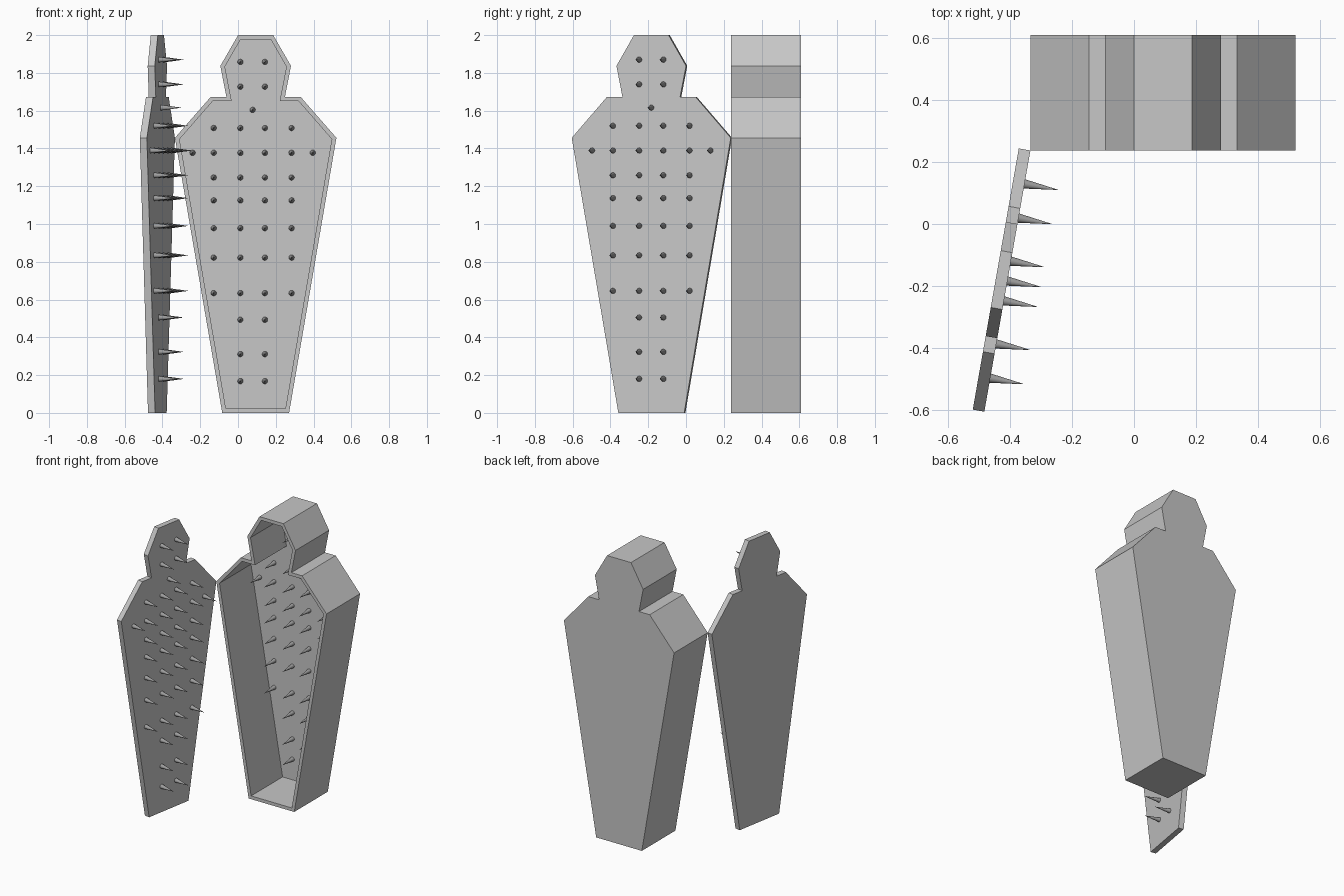
import bpy, bmesh, math
from mathutils import Matrix, Vector

if "Cube" in bpy.data.objects:
    bpy.data.objects.remove(bpy.data.objects["Cube"])

def material(name, g):
    m = bpy.data.materials.new(name)
    m.diffuse_color = (g, g, g, 1)
    m.use_nodes = True
    m.node_tree.nodes["Principled BSDF"].inputs["Base Color"].default_value = m.diffuse_color
    return m

IRON = material("grey iron", 0.57)
STEEL = material("dark steel", 0.34)

# right half of the body silhouette: (half width, height)
HALF = [(0.177, 0), (0.4275, 1.456), (0.238, 1.673), (0.155, 1.673), (0.187, 1.837), (0.093, 2.0)]
OUTLINE = HALF + [(-x, z) for x, z in reversed(HALF)]
DEPTH, WALL, DOOR = 0.372, 0.023, 0.038

def finish(bm, name, mat, matrix):
    bmesh.ops.recalc_face_normals(bm, faces=bm.faces)
    me = bpy.data.meshes.new(name)
    bm.to_mesh(me)
    bm.free()
    me.materials.append(mat)
    ob = bpy.data.objects.new(name, me)
    ob.matrix_world = matrix
    bpy.context.collection.objects.link(ob)
    return ob

def slab(name, depth, matrix, hollow=False):
    """Silhouette extruded along +y, optionally hollowed from its front."""
    bm = bmesh.new()
    front = bm.faces.new([bm.verts.new((x, 0, z)) for x, z in OUTLINE])
    ext = bmesh.ops.extrude_face_region(bm, geom=[front], use_keep_orig=True)
    bmesh.ops.translate(bm, vec=(0, depth, 0),
                        verts=[v for v in ext["geom"] if isinstance(v, bmesh.types.BMVert)])
    bmesh.ops.recalc_face_normals(bm, faces=bm.faces)
    if hollow:
        bmesh.ops.inset_region(bm, faces=[front], thickness=WALL, use_even_offset=True)
        ext = bmesh.ops.extrude_face_region(bm, geom=[front])
        bmesh.ops.translate(bm, vec=(0, depth - WALL, 0),
                            verts=[v for v in ext["geom"] if isinstance(v, bmesh.types.BMVert)])
        if front.is_valid:
            bmesh.ops.delete(bm, geom=[front], context='FACES')
    return finish(bm, name, IRON, matrix)

# spike rows: height and the columns used on that row
PAIR = (-0.065, 0.065)
FOUR = PAIR + (-0.206, 0.206)
SIX = FOUR + (-0.318, 0.318)
ROWS = [(1.858, PAIR), (1.727, PAIR), (1.604, (0,)), (1.508, FOUR), (1.377, SIX),
        (1.246, FOUR), (1.125, FOUR), (0.978, FOUR), (0.822, FOUR), (0.634, FOUR),
        (0.493, PAIR), (0.311, PAIR), (0.168, PAIR)]
LENGTH, RADIUS = 0.109, 0.015

def spikes(name, matrix, dx, y, dz):
    """Cones standing on the plane at depth y and pointing to -y."""
    bm = bmesh.new()
    for z, cols in ROWS:
        for x in cols:
            place = (Matrix.Translation((x + dx, y - LENGTH / 2, z + dz))
                     @ Matrix.Rotation(math.pi / 2, 4, 'X'))
            bmesh.ops.create_cone(bm, cap_ends=True, segments=12, radius1=RADIUS,
                                  radius2=0.0005, depth=LENGTH, matrix=place)
    ob = finish(bm, name, STEEL, matrix)
    for p in ob.data.polygons:
        p.use_smooth = len(p.vertices) == 4

# open cabinet with spikes on its back wall
cabinet = Matrix.Translation((0.0935, 0.237, 0))
slab("cabinet", DEPTH, cabinet, hollow=True)
spikes("cabinet_spikes", cabinet, -0.016, DEPTH - WALL, 0)

# door swung open about the left front edge, spikes on its inner face
swing = Matrix.Rotation(math.radians(80), 4, 'Z')
hinge = Vector((-0.334, 0.237, 0))
door = Matrix.Translation(hinge) @ swing @ Matrix.Translation((-0.4275, 0, 0))
slab("door", DOOR, door)
spikes("door_spikes", door, 0, 0, 0.012)
